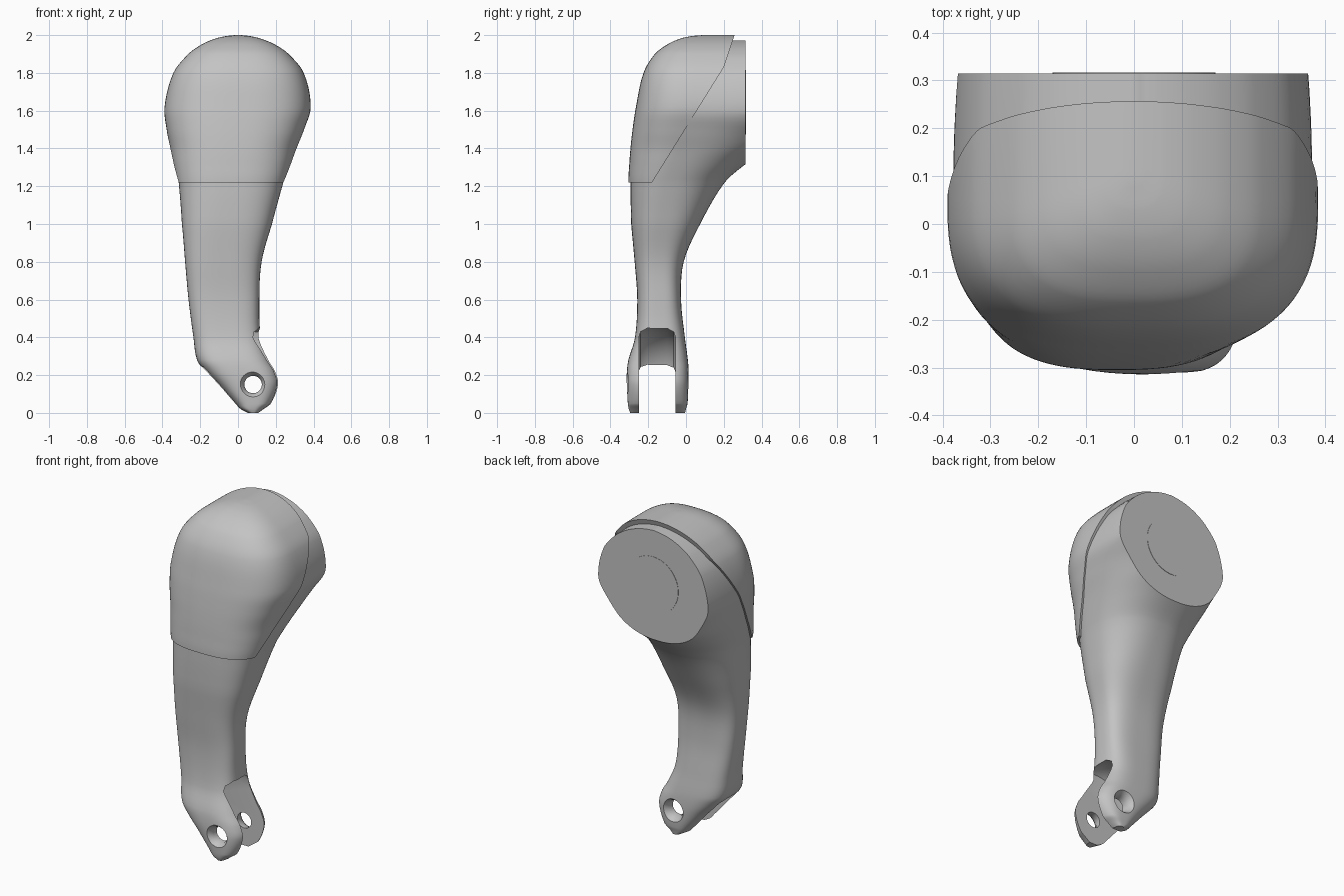
import bpy, bmesh, math
from mathutils import Vector

cube = bpy.data.objects.get("Cube")
if cube:
    bpy.data.objects.remove(cube, do_unlink=True)

GREY = (0.55, 0.55, 0.55, 1.0)
grey = bpy.data.materials.new("plain grey")
grey.use_nodes = True
grey.diffuse_color = GREY
grey.node_tree.nodes["Principled BSDF"].inputs["Base Color"].default_value = GREY

BACK_Y = 0.315      # flat mounting face
COVER_Z = 1.22      # lower edge of the cover
PIN = (0.08, 0.15)  # x, z of the pin hole

# Horizontal sections: z, left x, right x, front y, widest y, back y
SECTIONS = [Vector(row) for row in (
    (0, .05, .11, -.295, -.14, -.005),
    (.02, .01, .14, -.303, -.14, 0),
    (.05, -.02, .18, -.308, -.14, .008),
    (.15, -.11, .22, -.314, -.14, .014),
    (.22, -.175, .205, -.313, -.14, .014),
    (.28, -.217, .17, -.305, -.14, .01),
    (.4, -.236, .122, -.27, -.14, -.006),
    (.6, -.262, .113, -.258, -.14, -.026),
    (.8, -.28, .125, -.272, -.14, -.012),
    (1, -.297, .18, -.29, -.12, .075),
    (1.22, -.326, .252, -.305, -.08, .205),
    (1.32, -.345, .285, -.3, -.04, .315),
    (1.4, -.36, .312, -.294, 0, .43),
    (1.5, -.378, .35, -.283, .02, .6),
    (1.62, -.389, .385, -.265, .05, 1),
    (1.8, -.342, .348, -.225, .05, 1),
    (1.9, -.263, .268, -.165, .05, 1),
    (1.95, -.193, .196, -.1, .06, 1),
    (1.98, -.125, .125, -.035, .08, 1),
    (1.995, -.063, .063, .03, .1, 1),
    (2, -.015, .015, .09, .12, 1),
)]


def smooth_sections(steps=5):
    """Cubic interpolation of the section table along z."""
    rows, last = [], len(SECTIONS) - 1

    def slope(i):
        a, b = SECTIONS[max(i - 1, 0)], SECTIONS[min(i + 1, last)]
        return (b - a) / (b[0] - a[0])

    for i in range(last):
        p, q = SECTIONS[i], SECTIONS[i + 1]
        h = q[0] - p[0]
        for k in range(steps):
            t = k / steps
            s = t * t * (3 - 2 * t)
            rows.append(p * (1 - s) + q * s
                        + slope(i) * (h * t * (1 - t) ** 2)
                        - slope(i + 1) * (h * t * t * (1 - t)))
    return rows + [SECTIONS[last]]


def section_ring(row, inset, squash, count=96):
    """Rounded outline with separate front and back depth."""
    z, left, right, front, mid, back = row
    blend = min(max((z - 0.6) / 0.6, 0), 1)
    inset *= min(max((z - 1.0) / 0.22, 0), 1)
    half = max((right - left) / 2 - inset, 0.01)
    front = min(front + inset, mid - 0.01)
    if z > COVER_Z:
        z = COVER_Z + (z - COVER_Z) * squash
    ring = []
    for k in range(count):
        a = 2 * math.pi * k / count
        c, s = math.cos(a), math.sin(a)
        power = 2 / (3.2 - blend * (0.9 if s > 0 else 0.5))
        depth = back - mid if s > 0 else mid - front
        x = (left + right) / 2 + half * math.copysign(abs(c) ** power, c)
        y = mid + depth * math.copysign(abs(s) ** power, s)
        ring.append((x, y, z))
    return ring


def skin(name, rings, cuts=()):
    """Bridge rings into a closed solid, then trim it by planes."""
    bm = bmesh.new()
    loops = [[bm.verts.new(p) for p in ring] for ring in rings]
    n = len(loops[0])
    for a, b in zip(loops, loops[1:]):
        for k in range(n):
            j = (k + 1) % n
            bm.faces.new((a[k], a[j], b[j], b[k]))
    bm.faces.new(loops[0][::-1])
    bm.faces.new(loops[-1])
    for point, normal in cuts:
        bmesh.ops.bisect_plane(bm, geom=bm.verts[:] + bm.edges[:] + bm.faces[:],
                               plane_co=point, plane_no=normal, clear_outer=True)
        bmesh.ops.holes_fill(bm, edges=[e for e in bm.edges if e.is_boundary], sides=0)
    bmesh.ops.recalc_face_normals(bm, faces=bm.faces[:])
    mesh = bpy.data.meshes.new(name)
    bm.to_mesh(mesh)
    bm.free()
    mesh.materials.append(grey)
    obj = bpy.data.objects.new(name, mesh)
    bpy.context.collection.objects.link(obj)
    return obj


def lathe(name, profile, centre, count=64):
    """Turn a (radius, y) profile around an axis along y."""
    turn = [2 * math.pi * k / count for k in range(count)]
    return skin(name, [[(centre[0] + r * math.cos(a), y, centre[1] + r * math.sin(a))
                        for a in turn] for r, y in profile])


def activate(obj):
    bpy.ops.object.select_all(action='DESELECT')
    obj.select_set(True)
    bpy.context.view_layer.objects.active = obj


def carve(obj, cutter):
    cutter.hide_render = True
    mod = obj.modifiers.new("carve", 'BOOLEAN')
    mod.operation = 'DIFFERENCE'
    mod.solver = 'EXACT'
    mod.object = cutter
    activate(obj)
    bpy.ops.object.modifier_apply(modifier=mod.name)
    bpy.data.objects.remove(cutter, do_unlink=True)


rows = smooth_sections()

# Arm with a flat mounting face at the back
arm = skin("arm", [section_ring(r, 0.012, 0.965) for r in rows],
           [((0, BACK_Y, 0), (0, 1, 0))])

# Fork slot, concentric with the pin
carve(arm, lathe("slot_cutter", [(.25, -.25), (.28, -.24), (.3, -.205),
                                 (.3, -.1), (.28, -.065), (.25, -.055)], PIN))

# Pin hole with flared mouths
carve(arm, lathe("hole_cutter", [(.085, -.4), (.075, -.322), (.056, -.3), (.046, -.28),
                                 (.046, -.03), (.056, -.005), (.075, .02), (.085, .1)], PIN))

# Cover shell over the upper front
cover = skin("cover", [section_ring(r, 0, 1) for r in rows],
             [((0, BACK_Y, 0), (0, 1, 0)),
              ((0, 0, COVER_Z), (0, 0, -1)),
              ((0, -.18, COVER_Z), (0, .61, -.38)),
              ((0, .2, 1.83), (0, .15, -.05))])

# Thin round pad on the mounting face
pad = lathe("mount_pad", [(.17, BACK_Y - .002), (.17, BACK_Y + .002)], (0, 1.645))

for part in (arm, cover, pad):
    activate(part)
    bpy.ops.object.shade_smooth_by_angle(angle=math.radians(35))
